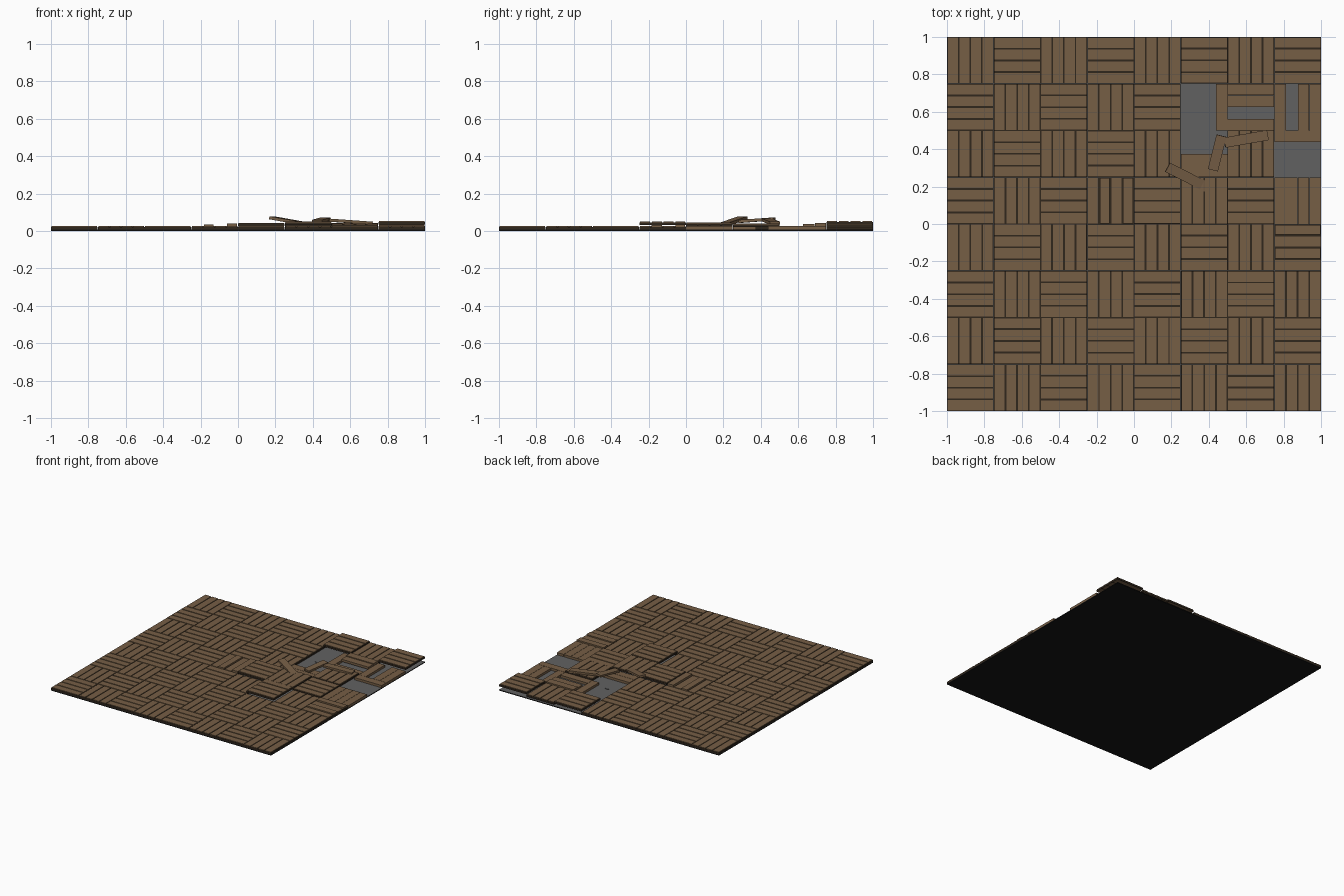
import bpy, bmesh, math, random
from mathutils import Matrix, Vector

if "Cube" in bpy.data.objects:
    bpy.data.objects.remove(bpy.data.objects["Cube"])

random.seed(4)
TILE, PITCH = 0.25, 0.0625
BASE, THICK = 0.007, 0.019


def material(name, rgb):
    m = bpy.data.materials.new(name)
    m.diffuse_color = (*rgb, 1)
    m.use_nodes = True
    m.node_tree.nodes["Principled BSDF"].inputs["Base Color"].default_value = m.diffuse_color
    return m


WOOD = material("brown wood", (0.18, 0.112, 0.06))
GROOVE = material("dark groove", (0.03, 0.02, 0.012))
CONCRETE = material("grey concrete", (0.12, 0.12, 0.12))
BLACK = material("black underside", (0.008, 0.008, 0.008))


def add_box(bm, centre, size, turn=0.0, tilt=0.0):
    mat = (Matrix.Translation(Vector(centre)) @ Matrix.Rotation(turn, 4, 'Z')
           @ Matrix.Rotation(tilt, 4, 'Y') @ Matrix.Diagonal((*size, 1)))
    bmesh.ops.create_cube(bm, size=1, matrix=mat)


def finish(bm, name, *mats):
    me = bpy.data.meshes.new(name)
    bm.to_mesh(me)
    bm.free()
    for m in mats:
        me.materials.append(m)
    ob = bpy.data.objects.new(name, me)
    bpy.context.collection.objects.link(ob)
    return ob


# Sub-floor: concrete on top, black on the sides and underside
bm = bmesh.new()
add_box(bm, (0, 0, BASE / 2), (2, 2, BASE))
bm.normal_update()
for f in bm.faces:
    f.material_index = 0 if f.normal.z > 0.5 else 1
finish(bm, "sub_floor", CONCRETE, BLACK)

# Tiles that have come loose and risen, by (column, row)
tile_lift = {(4, 4): 0.018, (5, 4): 0.02, (5, 3): 0.024, (6, 4): 0.01, (6, 5): 0.014,
             (6, 7): 0.01, (5, 7): 0.02, (7, 7): 0.027}
# Single risen planks, by (column, row, plank)
plank_lift = {(3, 4, 3): 0.013, (3, 4, 1): 0.008, (7, 3, 1): 0.005, (7, 3, 3): 0.008,
              (6, 6, 2): 0.012, (6, 6, 3): 0.018}
# Broken tiles keep only these planks and have no dark joints
broken = {(5, 5): (0, 1), (5, 6): (3,), (6, 6): (0, 2, 3),
          (7, 6): (0, 2, 3), (7, 5): (3,), (7, 4): (0, 1, 2, 3)}

planks, joints = bmesh.new(), bmesh.new()
for i in range(8):
    for j in range(8):
        cx, cy = -1 + TILE * (i + 0.5), -1 + TILE * (j + 0.5)
        lift = tile_lift.get((i, j), 0)
        loose = (i, j) in broken
        for k in broken.get((i, j), range(4)):
            off = (k - 1.5) * PITCH
            z = BASE + THICK / 2 + lift + plank_lift.get((i, j, k), 0)
            gap = 0.002 if loose else random.uniform(0.007, 0.011)
            size = [TILE - (0.002 if loose else 0.006), PITCH - gap, THICK]
            pos = [cx, cy + off, z]
            if (i + j) % 2:                       # basket weave: odd tiles run along y
                size[0], size[1] = size[1], size[0]
                pos[:2] = cx + off, cy
            add_box(planks, pos, size)
        if not loose:
            h = THICK - 0.005
            add_box(joints, (cx, cy, BASE + lift + h / 2 + 0.0005), (TILE - 0.002, TILE - 0.002, h))
finish(planks, "parquet_planks", WOOD)
finish(joints, "plank_joints", GROOVE)

# Loose planks lying across the broken patch: centre, heading, tilt
for n, (pos, turn, tilt) in enumerate([
        ((0.285, 0.25, 0.052), -27, 9),
        ((0.445, 0.38, 0.058), 76, -4),
        ((0.60, 0.455, 0.05), 10, 4)]):
    bm = bmesh.new()
    length = (0.24, 0.19, 0.235)[n]
    add_box(bm, pos, (length, 0.055, 0.016), math.radians(turn), math.radians(tilt))
    finish(bm, f"loose_plank_{n + 1}", WOOD)

# Small chip left on the concrete
bm = bmesh.new()
add_box(bm, (0.35, 0.528, BASE + 0.002), (0.03, 0.012, 0.004), -0.2)
finish(bm, "concrete_chip", CONCRETE)
